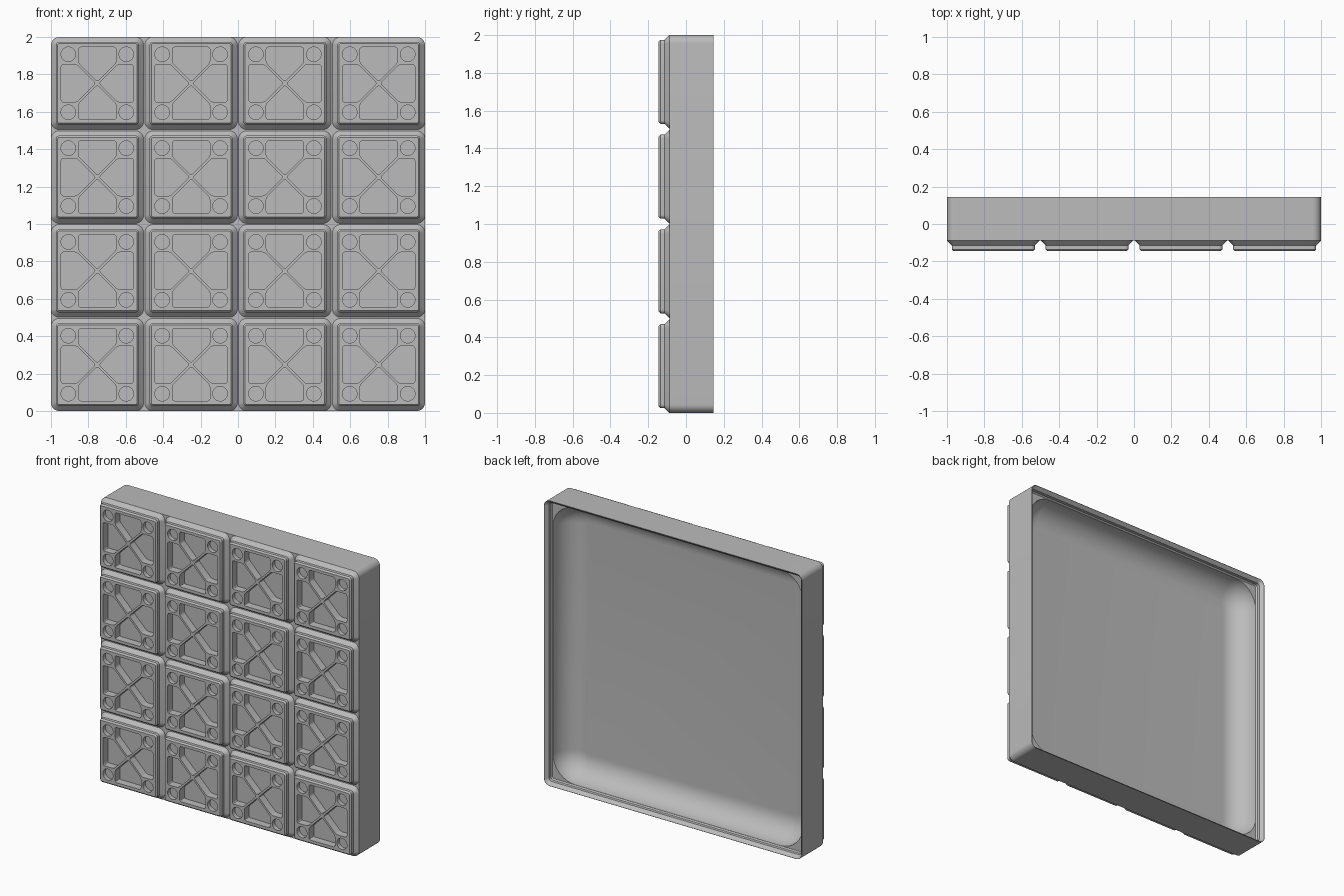
import bpy, bmesh, math

old = bpy.data.objects.get("Cube")
if old:
    bpy.data.objects.remove(old, do_unlink=True)

PITCH = 0.5015
FRONT, BACK = -0.145, 0.145
BASE = FRONT + 0.0567      # where the feet meet the box
FLOOR = FRONT + 0.084      # inner floor of the box

grey = bpy.data.materials.new("plain grey plastic")
grey.use_nodes = True
colour = (0.5, 0.5, 0.5, 1)
grey.diffuse_color = colour
grey.node_tree.nodes["Principled BSDF"].inputs["Base Color"].default_value = colour


def rounded_ring(bm, half, radius, y, segs=8):
    """Rounded square of vertices facing along y."""
    ring = []
    for quarter in range(4):
        for i in range(segs + 1):
            a = math.pi / 2 * (quarter + i / segs)
            mid = math.pi / 2 * quarter + math.pi / 4
            c = half - radius
            x = math.copysign(c, math.cos(mid)) + radius * math.cos(a)
            z = math.copysign(c, math.sin(mid)) + radius * math.sin(a)
            ring.append(bm.verts.new((x, y, z)))
    return ring


def finish(bm, name):
    bmesh.ops.recalc_face_normals(bm, faces=bm.faces)
    mesh = bpy.data.meshes.new(name)
    bm.to_mesh(mesh)
    bm.free()
    mesh.materials.append(grey)
    obj = bpy.data.objects.new(name, mesh)
    bpy.context.collection.objects.link(obj)
    return obj


def stacked_rings(name, sections):
    """Closed solid through a list of (half width, corner radius, y)."""
    bm = bmesh.new()
    rings = [rounded_ring(bm, *s) for s in sections]
    for a, b in zip(rings, rings[1:]):
        for i in range(len(a)):
            j = (i + 1) % len(a)
            bm.faces.new((a[i], a[j], b[j], b[i]))
    bm.faces.new(rings[0])
    bm.faces.new(rings[-1])
    return finish(bm, name)


def smooth(obj):
    bpy.ops.object.select_all(action="DESELECT")
    obj.select_set(True)
    bpy.context.view_layer.objects.active = obj
    bpy.ops.object.shade_smooth_by_angle(angle=math.radians(30))


# Open box: outer wall, stepped rim, flat ledge, then a scooped cavity
LEDGE = BACK - 0.0525
sections = [
    (1.0, 0.0448, BASE), (1.0, 0.0448, BACK), (0.998, 0.0428, BACK),
    (0.977, 0.022, BACK - 0.0227), (0.977, 0.022, BACK - 0.0442),
    (0.969, 0.0137, LEDGE),
]
scoop = LEDGE - FLOOR
for i in range(13):
    a = math.pi / 2 * i / 12
    inset = scoop * (1 - math.cos(a))
    sections.append((0.968 - inset, scoop + 0.02 - inset, LEDGE - scoop * math.sin(a)))
box = stacked_rings("box_shell", sections)
box.location.z = 1
smooth(box)

# One foot with a stepped chamfer profile
foot = stacked_rings("foot", [
    (0.2477, 0.0448, BASE), (0.222, 0.019, BASE - 0.0257),
    (0.222, 0.019, FRONT + 0.0096), (0.2125, 0.0096, FRONT),
])

# Cutter: four pockets between crossed ribs, and four round corner holes
bm = bmesh.new()
RIB, BOSS, EDGE = 0.010, 0.10, 0.193
outline = [(0, RIB), (BOSS, BOSS + RIB), (BOSS, EDGE), (-BOSS, EDGE), (-BOSS, BOSS + RIB)]


def add_prism(points, depth):
    near = [bm.verts.new((u, FRONT - 0.02, v)) for u, v in points]
    far = [bm.verts.new((u, FRONT + depth, v)) for u, v in points]
    bm.faces.new(near)
    bm.faces.new(far[::-1])
    sides = []
    for i in range(len(near)):
        j = (i + 1) % len(near)
        bm.faces.new((near[i], far[i], far[j], near[j]))
        sides.append(bm.edges.get((near[i], far[i])))
    return sides


upright = []
for turn in range(4):
    upright += add_prism(outline, 0.054)
    outline = [(-v, u) for u, v in outline]
bmesh.ops.bevel(bm, geom=upright, offset=0.011, segments=3, profile=0.5, affect="EDGES")
for sx in (-1, 1):
    for sz in (-1, 1):
        add_prism([(sx * 0.155 + 0.039 * math.cos(t * math.pi / 16),
                    sz * 0.155 + 0.039 * math.sin(t * math.pi / 16))
                   for t in range(32)], 0.029)
cutter = finish(bm, "foot_cutter")
cutter.hide_render = True

cut = foot.modifiers.new("pockets", "BOOLEAN")
cut.operation = "DIFFERENCE"
cut.solver = "EXACT"
cut.object = cutter
bpy.context.view_layer.update()
shape = bpy.data.meshes.new_from_object(foot.evaluated_get(bpy.context.evaluated_depsgraph_get()))
foot.modifiers.clear()
foot.data = shape
bpy.data.objects.remove(cutter, do_unlink=True)
smooth(foot)

# Four by four grid of feet sharing the same mesh
for row in range(4):
    for col in range(4):
        obj = foot
        if row or col:
            obj = bpy.data.objects.new(f"foot_{row + 1}_{col + 1}", shape)
            bpy.context.collection.objects.link(obj)
        obj.location = ((col - 1.5) * PITCH, 0, 1 + (row - 1.5) * PITCH)
